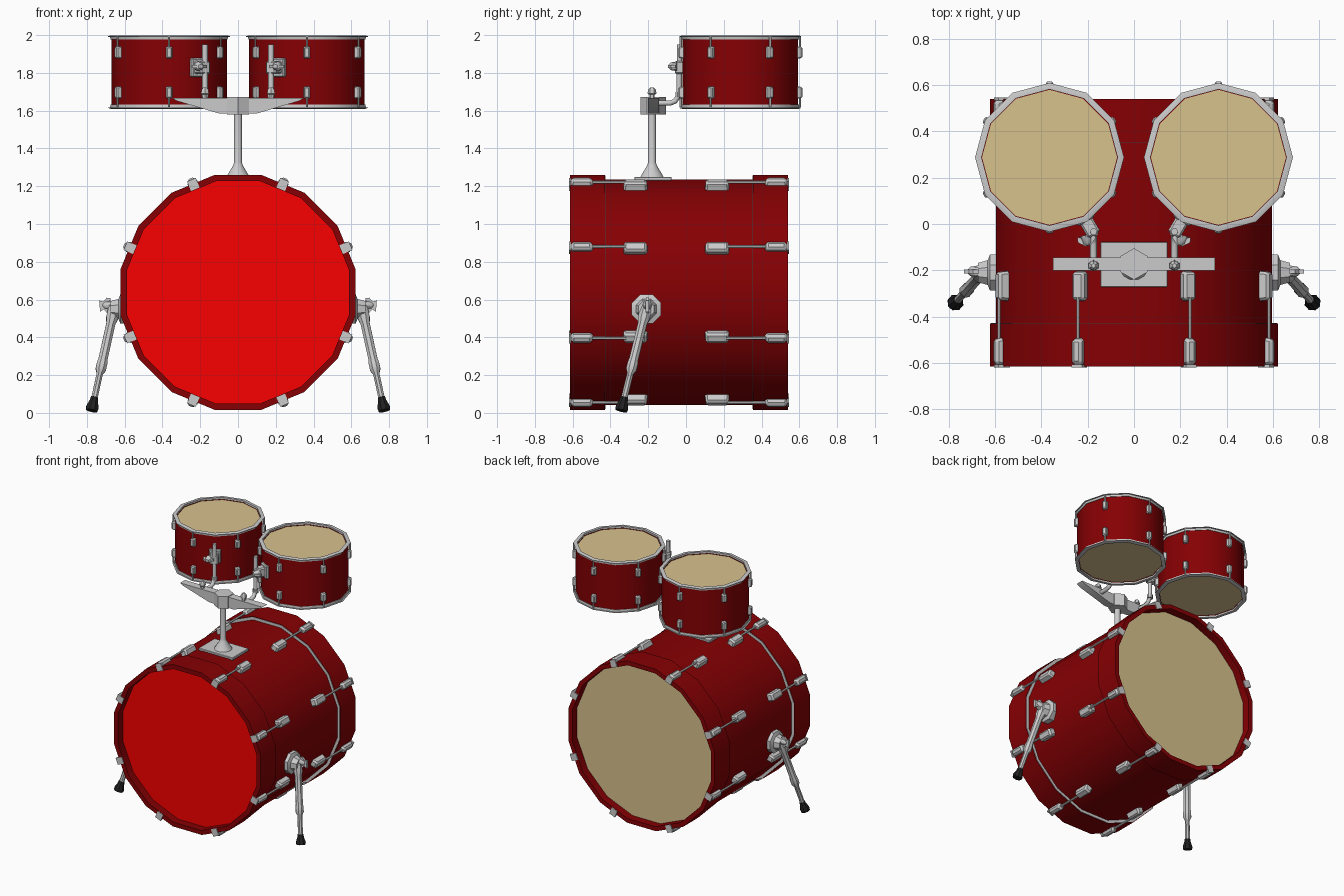
import bpy, bmesh, math
from math import radians, sin, cos, pi
from mathutils import Matrix, Vector

if "Cube" in bpy.data.objects:
    bpy.data.objects.remove(bpy.data.objects["Cube"])


def material(name, rgb):
    m = bpy.data.materials.new(name)
    m.diffuse_color = (*rgb, 1)
    m.use_nodes = True
    m.node_tree.nodes["Principled BSDF"].inputs["Base Color"].default_value = m.diffuse_color
    return m


RED = material("dark_red", (0.235, 0.0, 0.001))
BRIGHT = material("bright_red", (0.95, 0.0, 0.0))
TAN = material("tan_skin", (0.69, 0.54, 0.27))
BLACK = material("black_rubber", (0.015, 0.015, 0.015))
T, R = Matrix.Translation, Matrix.Rotation


def finish(name, bm, mat=None, M=Matrix(), angle=40):
    bm.transform(M)
    bmesh.ops.recalc_face_normals(bm, faces=bm.faces)
    me = bpy.data.meshes.new(name)
    bm.to_mesh(me)
    bm.free()
    me.polygons.foreach_set("use_smooth", [True] * len(me.polygons))
    me.set_sharp_from_angle(angle=radians(angle))
    if mat:
        me.materials.append(mat)
    ob = bpy.data.objects.new(name, me)
    bpy.context.collection.objects.link(ob)
    return ob


def lathe(name, profile, n, M, mat=None, phase=0, closed=True):
    """Spin (radius, height) points around local z; closed = ring section, else capped solid."""
    bm = bmesh.new()
    rings = [[bm.verts.new((r * cos(phase + 2 * pi * i / n), r * sin(phase + 2 * pi * i / n), z))
              for i in range(n)] for r, z in profile]
    pairs = list(zip(rings, rings[1:])) + ([(rings[-1], rings[0])] if closed else [])
    for a, b in pairs:
        for i in range(n):
            j = (i + 1) % n
            bm.faces.new((a[i], a[j], b[j], b[i]))
    if not closed:
        bm.faces.new(rings[0])
        bm.faces.new(rings[-1])
    return finish(name, bm, mat, M)


def rod(name, p, q, profile, n=8, mat=None):
    """Turned part from p to q; profile = (radius, fraction of length)."""
    p, q = Vector(p), Vector(q)
    d = q - p
    M = T(p) @ d.to_track_quat('Z', 'Y').to_matrix().to_4x4()
    return lathe(name, [(r, f * d.length) for r, f in profile], n, M, mat, pi / n, False)


def box(name, size, M, bevel=0.0, taper=1.0):
    """Box whose +z face is scaled by taper, with chamfered edges."""
    bm = bmesh.new()
    bmesh.ops.create_cube(bm, size=1)
    for v in bm.verts:
        k = taper if v.co.z > 0 else 1
        v.co = Vector((v.co.x * size[0] * k, v.co.y * size[1] * k, v.co.z * size[2]))
    if bevel:
        bmesh.ops.bevel(bm, geom=bm.edges[:], offset=bevel, segments=1, affect='EDGES')
    return finish(name, bm, None, M, 25)


def prism(name, pts, depth, M):
    """Flat outline in local xz, extruded along y."""
    bm = bmesh.new()
    f = bm.faces.new([bm.verts.new((x, -depth / 2, z)) for x, z in pts])
    g = bmesh.ops.extrude_face_region(bm, geom=[f])
    bmesh.ops.translate(bm, vec=(0, depth, 0), verts=[v for v in g['geom'] if isinstance(v, bmesh.types.BMVert)])
    return finish(name, bm, None, M, 25)


def wing_nut(name, M):
    """Screw along local -y with flaring wings."""
    lathe(name + "_hub", [(0.026, 0), (0.02, 0.035), (0.01, 0.045)], 8, M @ R(pi / 2, 4, 'X'), closed=False)
    wings = [(-0.012, 0.012), (-0.04, -0.012), (-0.036, -0.036), (0, -0.014), (0.036, -0.036),
             (0.04, -0.012), (0.012, 0.012)]
    prism(name + "_wings", wings, 0.016, M @ T((0, -0.035, 0)) @ R(pi / 2, 4, 'X'))


# Bass drum: shell, two hoops with recessed skins
B = T((0, 0, 0.638)) @ R(pi / 2, 4, 'X')      # local z points to the front (-y)
P16 = pi / 16
lathe("bass_shell", [(0.609, -0.40), (0.609, 0.46), (0.585, 0.46), (0.585, -0.40)], 16, B, RED, P16)
for end, a, b, mat in (("front", 0.43, 0.615, BRIGHT), ("back", -0.355, -0.54, TAN)):
    s = 1 if a > 0 else -1
    face = b - s * 0.06
    lathe(f"bass_{end}_hoop", [(0.606, a), (0.634, a), (0.634, b), (0.6, b), (0.6, a + (b - a) * .3)],
          16, B, RED, P16)
    lathe(f"bass_{end}_hoop_trim", [(0.606, a), (0.63, a), (0.63, a - s * 0.003), (0.606, a - s * 0.003)],
          16, B, None, P16)
    lathe(f"bass_{end}_skin", [(0.603, face - s * 0.015), (0.603, face)], 16, B, mat, P16, False)

# Bass drum lugs, tension rods and claws
for k in range(8):
    A = T((0, 0, 0.638)) @ R(radians(22.5 + 45 * k), 4, 'Y')     # local z is outwards
    for end, lug, claw, tip in (("front", -0.268, -0.552, -0.614), ("back", 0.165, 0.478, 0.54)):
        box(f"bass_{end}_lug", (0.06, 0.13, 0.055), A @ T((0, lug, 0.613)), 0.011, 0.92)
        rod(f"bass_{end}_tension_rod", A @ Vector((0, lug, 0.632)), A @ Vector((0, claw, 0.632)),
            [(0.008, 0), (0.008, 1)], 6)
        box(f"bass_{end}_claw", (0.052, 0.125, 0.042), A @ T((0, claw, 0.633)), 0.012, 0.85)
        box(f"bass_{end}_claw_hook", (0.05, 0.012, 0.055), A @ T((0, tip, 0.618)))

# Spur legs on both sides
for s, side in ((-1, "left"), (1, "right")):
    X = lambda x, y, z: Vector((s * x, y, z))
    rod(f"{side}_leg_bracket", X(0.58, -0.21, 0.55), X(0.675, -0.21, 0.55),
        [(0.084, 0), (0.084, 0.45), (0.058, 0.55), (0.045, 1)])
    top, foot = X(0.655, -0.21, 0.555), X(0.775, -0.343, 0.012)
    rod(f"{side}_leg", top, foot, [(0.034, -0.03), (0.034, 0.1), (0.026, 0.15), (0.026, 0.5), (0.03, 0.54),
                                   (0.03, 0.6), (0.018, 0.64), (0.018, 0.93)])
    rod(f"{side}_foot", top.lerp(foot, 0.87), foot, [(0.021, 0), (0.024, 0.3), (0.036, 0.75), (0.033, 1)], 8, BLACK)
    wing_nut(f"{side}_leg_wing_nut", T(X(0.672, -0.205, 0.57)) @ R(s * pi / 2, 4, 'Z') @ R(pi / 2, 4, 'Y'))
    prism(f"{side}_leg_wing", [(s * x, z) for x, z in ((0.66, 0.55), (0.69, 0.562), (0.73, 0.535), (0.735, 0.595),
                                                       (0.69, 0.582), (0.66, 0.595))], 0.018, T((0, -0.205, 0)))

# Tom stand: plate, flared post, tapered crossbar, hub
box("stand_plate", (0.29, 0.195, 0.02), T((0, -0.175, 1.24)), 0.003)
rod("stand_post", (0, -0.18, 1.245), (0, -0.18, 1.62),
    [(0.066, 0), (0.055, 0.05), (0.027, 0.17), (0.021, 0.22), (0.021, 1)], 12)
bar = [(-0.325, 1.652), (-0.10, 1.585), (0.10, 1.585), (0.325, 1.652), (0.35, 1.668), (-0.35, 1.668)]
prism("stand_crossbar", bar, 0.058, T((0, -0.173, 0)))
lathe("stand_hub", [(0.068, 1.58), (0.068, 1.673)], 6, T((0, -0.173, 0)), None, pi / 6, False)

# Toms with hoops, skins, lugs and their holders
for s, side in ((-1, "left"), (1, "right")):
    C = T((s * 0.365, 0.288, 0))
    lathe(f"{side}_tom_shell", [(0.306, 1.622), (0.306, 1.985), (0.292, 1.985), (0.292, 1.622)], 12, C, RED)
    for end, z0, z1, zs in (("top", 1.976, 1.998, 1.973), ("bottom", 1.61, 1.632, 1.625)):
        zi, zf = (z0, z1) if end == "top" else (z1, z0)
        zm = (zi + 2 * zf) / 3
        lathe(f"{side}_tom_{end}_hoop", [(0.304, zi), (0.310, zi), (0.312, zm), (0.322, zm), (0.322, (zm + zf) / 2),
                                         (0.310, zf), (0.294, zf), (0.294, zi)], 12, C)
        lathe(f"{side}_tom_{end}_skin", [(0.296, zs), (0.296, zs + 0.008)], 12, C, TAN, 0, False)
    for k in range(6):
        A = C @ R(radians(30 + 60 * k), 4, 'Z')
        for end, z, zh in (("upper", 1.908, 1.99), ("lower", 1.696, 1.62)):
            box(f"{side}_tom_{end}_lug", (0.068, 0.036, 0.032), A @ T((0.312, 0, z)) @ R(pi / 2, 4, 'Y'), 0.006, 0.85)
            rod(f"{side}_tom_{end}_tension_rod", A @ Vector((0.316, 0, z)), A @ Vector((0.316, 0, zh)),
                [(0.006, 0), (0.006, 1)], 6)

    # Bent holder tube from the crossbar up along the tom
    cu = bpy.data.curves.new(f"{side}_tom_holder", 'CURVE')
    cu.dimensions, cu.bevel_depth, cu.bevel_resolution, cu.use_fill_caps = '3D', 0.016, 1, True
    sp = cu.splines.new('POLY')
    path = [(-0.173, 1.64), (-0.085, 1.64), (-0.058, 1.65), (-0.042, 1.675), (-0.036, 1.71), (-0.034, 1.95)]
    sp.points.add(len(path) - 1)
    for p, (y, z) in zip(sp.points, path):
        p.co = (s * 0.175, y, z, 1)
    bpy.context.collection.objects.link(bpy.data.objects.new(f"{side}_tom_holder", cu))
    rod(f"{side}_holder_collar", (s * .175, -0.036, 1.672), (s * .175, -0.036, 1.70), [(0.021, 0), (0.021, 1)])
    rod(f"{side}_holder_screw", (s * .175, -0.18, 1.66), (s * .175, -0.18, 1.722),
        [(0.014, 0), (0.014, 0.4), (0.024, 0.5), (0.02, 0.85), (0.01, 1)], 6)

    # Clamp between tube and shell, facing the stand
    K = C @ R(radians(-s * 30), 4, 'Z')       # local -y points from the tom to the tube
    box(f"{side}_tom_clamp_plate", (0.085, 0.03, 0.10), K @ T((0, -0.305, 1.828)), 0.006)
    box(f"{side}_tom_clamp", (0.06, 0.085, 0.07), K @ T((0, -0.345, 1.828)), 0.008)
    wing_nut(f"{side}_tom_wing_nut", T((s * 0.21, -0.048, 1.835)) @ R(radians(-s * 15), 4, 'Z'))
